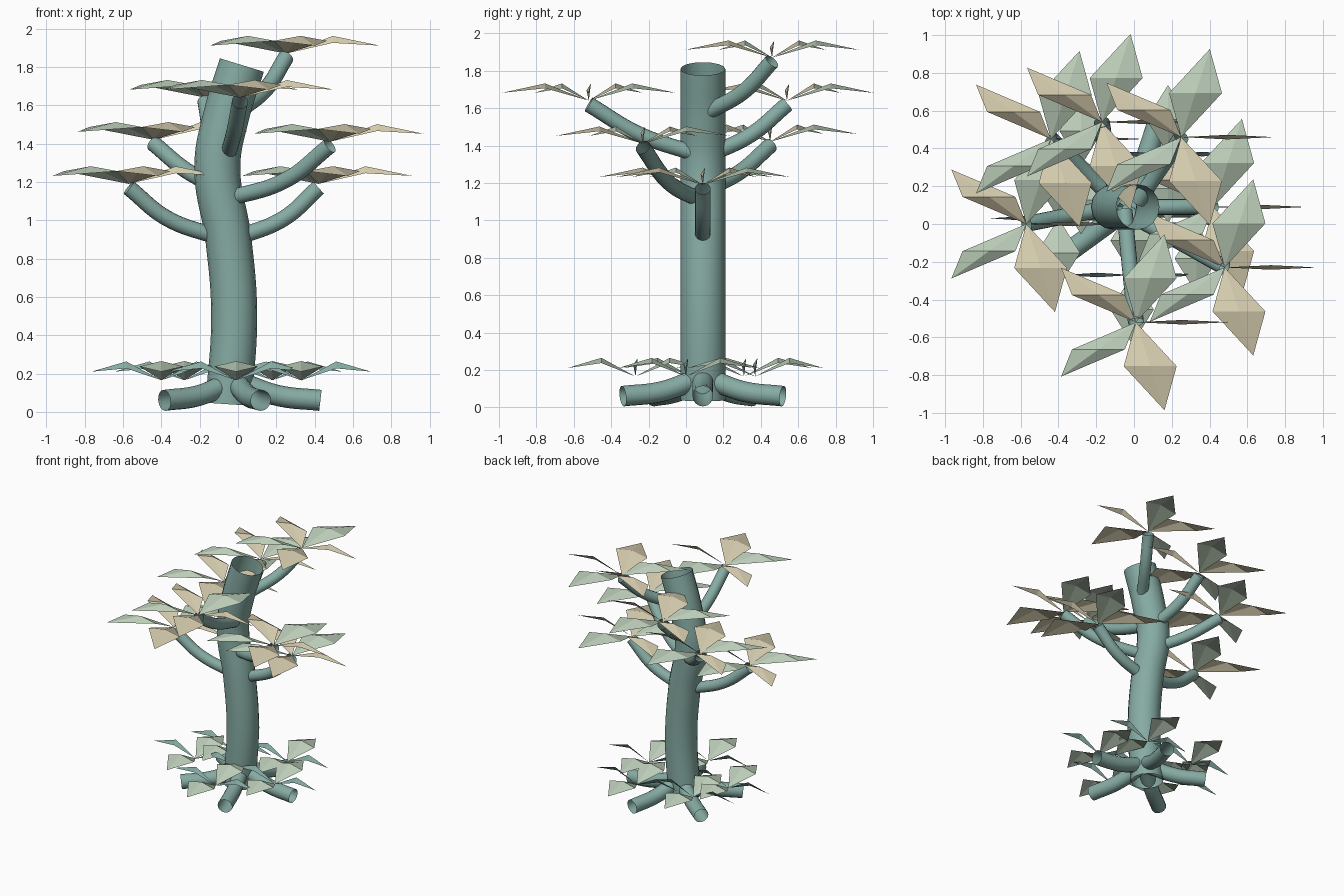
import bpy, math
from mathutils import Vector

if "Cube" in bpy.data.objects:
    bpy.data.objects.remove(bpy.data.objects["Cube"], do_unlink=True)


def material(name, rgb):
    m = bpy.data.materials.new(name)
    m.use_nodes = True
    m.diffuse_color = (*rgb, 1)
    m.node_tree.nodes["Principled BSDF"].inputs["Base Color"].default_value = (*rgb, 1)
    return m


TEAL = material("teal bark", (0.24, 0.41, 0.37))
GREEN = material("pale green leaf", (0.50, 0.61, 0.48))
BEIGE = material("beige leaf", (0.66, 0.60, 0.42))


def tube(name, points, radius):
    """Open-ended round tube along a smooth path."""
    cu = bpy.data.curves.new(name, "CURVE")
    cu.dimensions = "3D"
    cu.bevel_depth = radius
    cu.bevel_resolution = 6
    cu.resolution_u = 10
    sp = cu.splines.new("BEZIER")
    sp.bezier_points.add(len(points) - 1)
    for bp, p in zip(sp.bezier_points, points):
        bp.co = p
        bp.handle_left_type = bp.handle_right_type = "AUTO"
    cu.materials.append(TEAL)
    ob = bpy.data.objects.new(name, cu)
    bpy.context.collection.objects.link(ob)
    bpy.ops.object.select_all(action="DESELECT")
    bpy.context.view_layer.objects.active = ob
    ob.select_set(True)
    bpy.ops.object.convert(target="MESH")
    bpy.ops.object.shade_smooth_by_angle(angle=math.radians(40))


def leaf_cluster(name, centre, count, length, half_width, rise, colours):
    """Ring of folded diamond leaves whose width always runs along x."""
    c = Vector(centre)
    verts, faces, slots = [], [], []
    mats = list(dict.fromkeys(colours))
    for i in range(count):
        a = math.tau * i / count
        d = Vector((math.cos(a), math.sin(a), 0)) * length
        up = Vector((0, 0, rise))
        mid = c + d / 2
        sliver = abs(math.sin(a)) < 0.01
        if sliver:
            # edge-on leaf: a narrow upright strip
            side = Vector((0, 0.012, 0.018))
            ridge, drop = mid + up * 0.8, Vector((0, 0, 0))
        else:
            side = Vector((half_width, 0, 0))
            ridge, drop = mid + up, up * 0.28
        n = len(verts)
        verts += [c, ridge - side - drop, ridge, ridge + side - drop, c + d + up * 0.45]
        faces += [(n, n + 2, n + 1), (n, n + 3, n + 2),
                  (n + 1, n + 2, n + 4), (n + 2, n + 3, n + 4)]
        slots += [mats.index(colours[i])] * 4
    me = bpy.data.meshes.new(name)
    me.from_pydata(verts, [], faces)
    for m in mats:
        me.materials.append(m)
    me.polygons.foreach_set("material_index", slots)
    ob = bpy.data.objects.new(name, me)
    bpy.context.collection.objects.link(ob)


# Trunk
tube("trunk", [(-0.05, 0.09, 0.04), (-0.02, 0.09, 0.5), (-0.05, 0.09, 0.9),
               (-0.108, 0.09, 1.28), (-0.06, 0.09, 1.55), (0.02, 0.09, 1.81)], 0.12)

# Branches, each with a crown of leaves at its end
branches = {
    "low_right": [(-0.1, 0.09, 0.91), (-0.37, 0.04, 1.01), (-0.57, 0.0, 1.17)],
    "low_left": [(0.0, 0.09, 0.91), (0.24, 0.09, 1.01), (0.42, 0.09, 1.17)],
    "middle_left": [(-0.06, 0.07, 1.11), (0.25, -0.1, 1.21), (0.48, -0.23, 1.39)],
    "middle_right": [(-0.1, 0.12, 1.17), (-0.27, 0.29, 1.26), (-0.44, 0.45, 1.4)],
    "high_front": [(-0.05, 0.07, 1.35), (-0.02, -0.25, 1.46), (0.01, -0.52, 1.62)],
    "high_back": [(-0.09, 0.15, 1.36), (-0.14, 0.35, 1.46), (-0.17, 0.54, 1.62)],
    "top": [(0.02, 0.12, 1.58), (0.15, 0.31, 1.69), (0.25, 0.46, 1.85)],
}
for name, path in branches.items():
    tube(name + "_branch", path, 0.042)
    tip = Vector(path[-1]) + Vector((0, 0, 0.02))
    leaf_cluster(name + "_leaves", tip, 5, 0.49, 0.14, 0.092,
                 [BEIGE, GREEN, BEIGE, GREEN, BEIGE])

# Roots fanned around the trunk foot
for i in range(5):
    a = math.tau * i / 5
    path = [(-0.02 + r * math.cos(a), 0.09 + r * math.sin(a), z)
            for r, z in ((0.04, 0.15), (0.23, 0.085), (0.45, 0.06))]
    tube("root_%d" % (i + 1), path, 0.055)

# Low plants around the foot
plants = [(-0.01, -0.27), (0.33, 0.0), (0.18, 0.37), (-0.28, 0.31), (-0.4, 0.03)]
for i, (x, y) in enumerate(plants):
    leaf_cluster("ground_plant_%d" % (i + 1), (x, y, 0.165), 4, 0.365, 0.115, 0.1,
                 [TEAL, GREEN, TEAL, GREEN])
